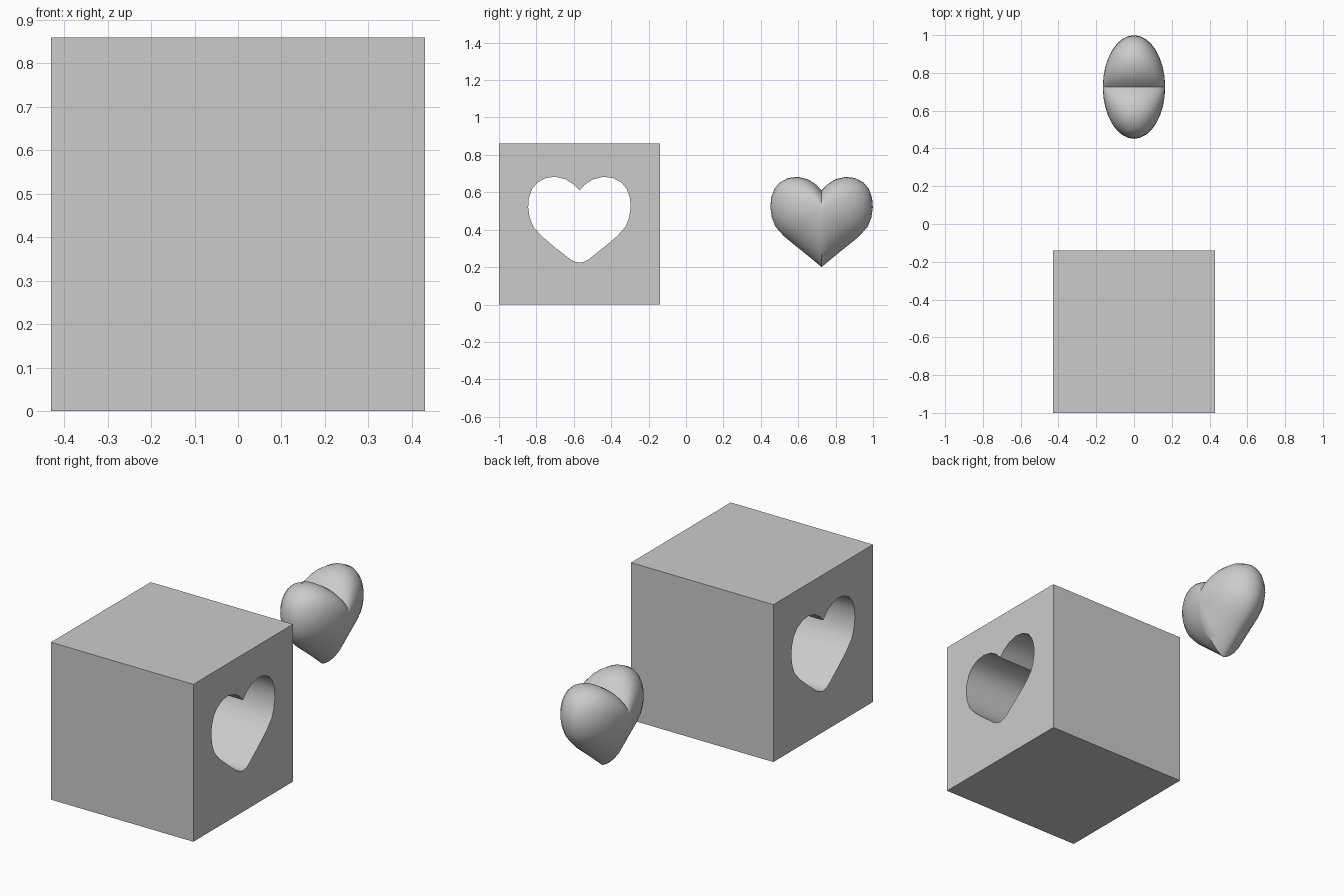
import bpy, bmesh, math

if "Cube" in bpy.data.objects:
    bpy.data.objects.remove(bpy.data.objects["Cube"])

# Right half of the heart outline (offset in y, height z), from cleft downwards
HALF = [(0, .61), (.03, .642), (.075, .67), (.13, .683), (.18, .676), (.225, .652),
        (.253, .618), (.27, .57), (.274, .52), (.266, .465), (.246, .415), (.2, .364)]
SOLID_END = [(.155, .327), (.105, .287), (.05, .242), (0, .2)]
HOLE_END = [(.135, .309), (.085, .27), (.05, .242), (.025, .229), (0, .224)]


def outline(end):
    half = HALF + end
    return half + [(-y, z) for y, z in half[-2:0:-1]]


def make_object(name, bm, loc):
    bmesh.ops.recalc_face_normals(bm, faces=bm.faces)
    me = bpy.data.meshes.new(name)
    bm.to_mesh(me)
    bm.free()
    ob = bpy.data.objects.new(name, me)
    ob.location = loc
    bpy.context.collection.objects.link(ob)
    return ob


def activate(ob):
    bpy.ops.object.select_all(action='DESELECT')
    ob.select_set(True)
    bpy.context.view_layer.objects.active = ob


def bridge(bm, a, b):
    n = len(a)
    for i in range(n):
        bm.faces.new((a[i], a[(i + 1) % n], b[(i + 1) % n], b[i]))


# Block
bm = bmesh.new()
bmesh.ops.create_cube(bm, size=.86)
block = make_object("block", bm, (0, -.57, .43))

# Heart-shaped cutter running through the block along x
bm = bmesh.new()
rings = [[bm.verts.new((x, y, z)) for y, z in outline(HOLE_END)] for x in (-.6, .6)]
bridge(bm, *rings)
for r in rings:
    bm.faces.new(r)
cutter = make_object("heart_cutter", bm, (0, -.57, 0))
cutter.hide_render = True

activate(block)
mod = block.modifiers.new("heart_hole", 'BOOLEAN')
mod.operation = 'DIFFERENCE'
mod.solver = 'EXACT'
mod.object = cutter
bpy.ops.object.modifier_apply(modifier=mod.name)
bpy.data.objects.remove(cutter)

# Puffed heart: outline shrinks towards its core while bulging in x
bm = bmesh.new()
CORE, DEPTH, STEPS = .51, .165, 8
rings = []
for k in range(-STEPS + 1, STEPS):
    a = k / STEPS * math.pi / 2
    s = math.cos(a)
    ring = []
    for y, z in outline(SOLID_END):
        low = max(0, (CORE - z) / (CORE - .2))
        bulge = abs(math.sin(a)) ** (1 + .4 * low)
        ring.append(bm.verts.new((math.copysign(DEPTH * bulge, a), y * s, CORE + (z - CORE) * s)))
    rings.append(ring)
for a, b in zip(rings, rings[1:]):
    bridge(bm, a, b)
for ring, x in ((rings[0], -DEPTH), (rings[-1], DEPTH)):
    pole = bm.verts.new((x, 0, CORE))
    for i in range(len(ring)):
        bm.faces.new((ring[i - 1], ring[i], pole))
heart = make_object("heart", bm, (0, .725, 0))

for ob in (block, heart):
    activate(ob)
    bpy.ops.object.shade_smooth_by_angle(angle=math.radians(40))
